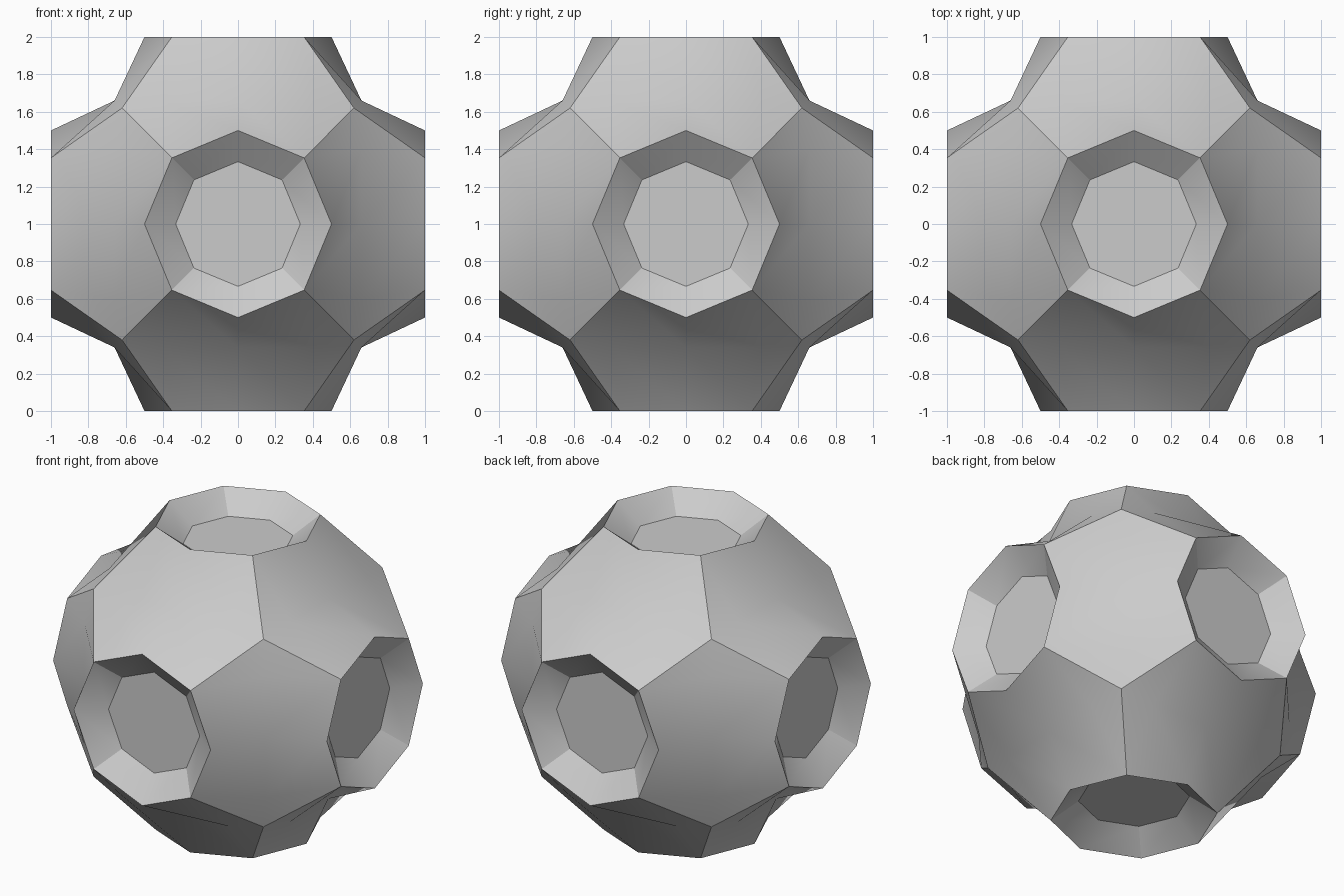
import bpy, bmesh
from math import radians, sqrt
from mathutils import Vector, Matrix

if "Cube" in bpy.data.objects:
    bpy.data.objects.remove(bpy.data.objects["Cube"])

R, R_IN, DEPTH = 0.5, 1 / 3, 0.875      # rim radius, socket floor radius, floor height
SEAM, BEND, CORNER = 0.66, 0.4, 0.62    # seam between ports, its bend, rounded corner
k = sqrt(0.5)

# the six directions a port faces
PORTS = [Matrix.Rotation(radians(a), 3, 'X') for a in (0, 90, 180, 270)]
PORTS += [Matrix.Rotation(radians(a), 3, 'Y') for a in (90, -90)]
QUARTERS = [Matrix.Rotation(radians(a), 3, 'Z') for a in (0, 90, 180, 270)]


def build(name, quarter_faces, floor=None):
    """Repeat one quarter-port four times around each of the six ports."""
    bm = bmesh.new()

    def add(points, mat):
        bm.faces.new([bm.verts.new(mat @ Vector(p)) for p in points])

    for port in PORTS:
        for q in QUARTERS:
            for f in quarter_faces:
                add(f, port @ q)
        if floor:
            add([q @ Vector(p) for q in QUARTERS for p in floor], port)
    bmesh.ops.remove_doubles(bm, verts=bm.verts, dist=1e-4)
    for f in bm.faces:
        f.smooth = True
    for e in bm.edges:
        a, b = e.verts
        # creases: steep angles, plus the diagonal ribs of the sockets
        radial = abs(a.co.length - b.co.length) > 0.1
        rib = floor and radial and min(sorted(abs(c) for c in a.co)) > 0.1
        e.smooth = not (rib or e.calc_face_angle(0) > radians(33))
    me = bpy.data.meshes.new(name)
    bm.to_mesh(me)
    bm.free()
    ob = bpy.data.objects.new(name, me)
    bpy.context.collection.objects.link(ob)
    ob.location.z = 1
    return ob


# rim octagon points and seam points of one quarter
d0, ax, d1 = (k * R, -k * R, 1), (R, 0, 1), (k * R, k * R, 1)
s0, mid, s1 = (SEAM, -BEND, SEAM), (SEAM, 0, SEAM), (SEAM, BEND, SEAM)
c0, c1 = (CORNER, -CORNER, CORNER), (CORNER, CORNER, CORNER)

# flared outer shell
build("outer_shell", [(d0, s0, mid, ax), (ax, mid, s1, d1),
                      (d0, c0, s0), (d1, s1, c1)])

# six octagonal recessed sockets
i0, ia, i1 = ((k * R_IN, -k * R_IN, DEPTH), (R_IN, 0, DEPTH),
              (k * R_IN, k * R_IN, DEPTH))
build("port_sockets", [(d0, ax, ia, i0), (ax, d1, i1, ia)], floor=(i0, ia))
